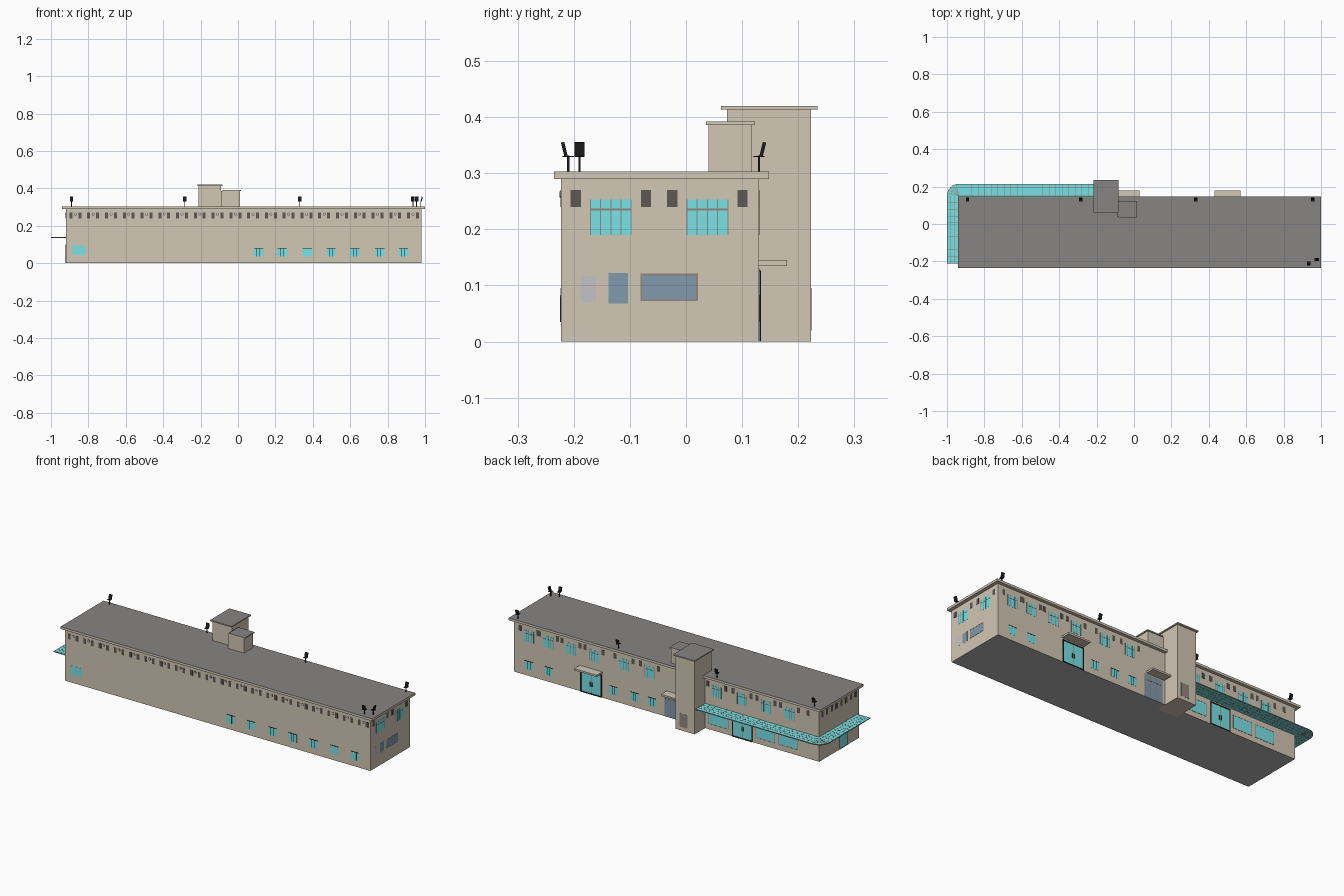
import bpy, bmesh, math
from mathutils import Matrix, Vector

if "Cube" in bpy.data.objects:
    bpy.data.objects.remove(bpy.data.objects["Cube"])


def material(name, rgb):
    m = bpy.data.materials.new(name)
    m.diffuse_color = (*rgb, 1)
    m.use_nodes = True
    m.node_tree.nodes["Principled BSDF"].inputs["Base Color"].default_value = m.diffuse_color
    return m


WALL = material("beige wall", (0.64, 0.57, 0.455))
ROOF = material("grey roof", (0.24, 0.235, 0.23))
FLOOR = material("grey floor", (0.45, 0.45, 0.45))
GLASS = material("turquoise glass", (0.19, 0.76, 0.79))
BLUE = material("blue grey glass", (0.22, 0.32, 0.42))
VENT = material("dark vent", (0.11, 0.10, 0.09))
BLACK = material("black metal", (0.012, 0.012, 0.012))
FRAME = material("grey brown frame", (0.29, 0.24, 0.20))
PALE = material("pale grey panel", (0.55, 0.55, 0.57))


class Part:
    """Collects boxes into one named object; tops may take the roof colour."""

    def __init__(self, name, mat, grey_top=False):
        self.name, self.mat, self.grey_top = name, mat, grey_top
        self.bm = bmesh.new()

    def box(self, x0, x1, y0, y1, z0, z1):
        m = Matrix.Translation(((x0 + x1) / 2, (y0 + y1) / 2, (z0 + z1) / 2))
        bmesh.ops.create_cube(self.bm, size=1, matrix=m @ Matrix.Diagonal((x1 - x0, y1 - y0, z1 - z0, 1)))

    def turned(self, centre, size, rot):
        bmesh.ops.create_cube(self.bm, size=1, matrix=Matrix.Translation(centre) @ rot @ Matrix.Diagonal((*size, 1)))

    def bar(self, p, q, w, h):
        p, q = Vector(p), Vector(q)
        d = q - p
        self.turned((p + q) / 2, (d.length, w, h), Matrix.Rotation(math.atan2(d.y, d.x), 4, 'Z'))

    # thin plate on an outside wall: u runs along the wall
    def plate(self, side, u0, u1, z0, z1, t=0.0006):
        if side == 'front':
            self.box(u0, u1, YF - t, YF + 0.001, z0, z1)
        elif side == 'back':
            self.box(u0, u1, YB - 0.001, YB + t, z0, z1)
        elif side == 'right':
            self.box(XR - 0.001, XR + t, u0, u1, z0, z1)
        elif side == 'left':
            self.box(XL - t, XL + 0.001, u0, u1, z0, z1)

    def rim(self, side, u0, u1, z0, z1, w=0.003, t=0.0012):
        self.plate(side, u0, u0 + w, z0, z1, t)
        self.plate(side, u1 - w, u1, z0, z1, t)
        self.plate(side, u0 + w, u1 - w, z1 - w, z1, t)
        self.plate(side, u0 + w, u1 - w, z0, z0 + w, t)

    def finish(self):
        me = bpy.data.meshes.new(self.name)
        bmesh.ops.recalc_face_normals(self.bm, faces=self.bm.faces)
        me.materials.append(self.mat)
        if self.grey_top:
            me.materials.append(ROOF)
            me.materials.append(FLOOR)
            for f in self.bm.faces:
                if f.normal.z > 0.9:
                    f.material_index = 1
                elif f.normal.z < -0.9 and self.name == "main_building":
                    f.material_index = 2
        self.bm.to_mesh(me)
        self.bm.free()
        bpy.context.collection.objects.link(bpy.data.objects.new(self.name, me))


XL, XR, YF, YB = -0.92, 0.98, -0.223, 0.13

# main body, roof slab and towers
for name, b in {
    "main_building": (XL, XR, YF, YB, 0, 0.29),
    "roof_slab": (-0.94, 1.0, -0.235, 0.148, 0.29, 0.303),
    "stair_tower": (-0.21, -0.09, 0.073, 0.223, 0, 0.415),
    "stair_tower_cap": (-0.217, -0.083, 0.062, 0.234, 0.414, 0.42),
    "roof_room": (-0.09, 0.01, 0.04, 0.118, 0.30, 0.387),
    "roof_room_cap": (-0.083, 0.016, 0.036, 0.123, 0.386, 0.392),
}.items():
    p = Part(name, WALL, True)
    p.box(*b)
    p.finish()
p = Part("entrance_canopies", WALL)
p.box(-0.085, 0.03, YB, 0.18, 0.135, 0.145)
p.box(0.43, 0.57, YB, 0.18, 0.135, 0.145)
p.finish()

glass = Part("window_glass", GLASS)
frames = Part("window_frames", FRAME)
bars = Part("black_frames", BLACK)
vents = Part("wall_vents", VENT)
blue = Part("blue_panels", BLUE)
pale = Part("pale_panels", PALE)


def vent(side, u, w=0.018):
    vents.plate(side, u - w / 2, u + w / 2, 0.24, 0.27, 0.001)


def upper_window(side, u, w):
    a, b = u - w / 2, u + w / 2
    glass.plate(side, a, b, 0.19, 0.253)
    for k in (-0.5, -0.25, 0.0, 0.25, 0.5):
        frames.plate(side, u + k * w - 0.0008, u + k * w + 0.0008, 0.19, 0.253, 0.0012)
    frames.plate(side, a, b, 0.234, 0.237, 0.0014)
    vent(side, a - 0.026)
    vent(side, b + 0.026)


def lower_window(side, u):
    glass.plate(side, u - 0.025, u + 0.025, 0.035, 0.08)
    bars.plate(side, u - 0.025, u + 0.025, 0.079, 0.082, 0.0015)
    for k in (-0.009, 0.007):
        bars.plate(side, u + k - 0.001, u + k + 0.001, 0.035, 0.08, 0.0012)


def glass_door(u0, u1):
    glass.plate('back', u0, u1, 0, 0.125)
    bars.rim('back', u0, u1, 0, 0.127, 0.005, 0.004)
    mid = (u0 + u1) / 2
    frames.plate('back', mid - 0.001, mid + 0.001, 0, 0.122, 0.001)
    # handles
    for s in (-0.006, 0.006):
        bars.plate('back', mid + s - 0.0015, mid + s + 0.0015, 0.045, 0.07, 0.004)


# upper storey windows with a vent either side
for y in (-0.134, 0.038):
    upper_window('right', y, 0.073)
for x in (0.887, 0.765, 0.625, 0.48, 0.295, 0.135, -0.28, -0.44, -0.59, -0.735):
    upper_window('back', x, 0.06)
vent('back', -0.85)

# rows of vents on the front and left walls
for i in range(40):
    x = -0.893 + i * 0.0475
    vent('front', x, 0.016)
    if i % 2 == 0:
        for part, r, d in ((vents, 0.008, 0.001), (pale, 0.0055, 0.002)):
            m = Matrix.Translation((x + 0.0237, YF - d / 2, 0.262)) @ Matrix.Rotation(math.pi / 2, 4, 'X')
            bmesh.ops.create_cone(part.bm, cap_ends=True, segments=12, radius1=r, radius2=r, depth=d, matrix=m)
for i in range(8):
    vent('left', -0.195 + i * 0.0425)

# lower storey windows
for x in (0.11, 0.237, 0.37, 0.497, 0.625, 0.757, 0.885):
    lower_window('front', x)
for x in (0.887, 0.765, 0.36, 0.23, 0.12):
    lower_window('back', x)
glass.plate('front', -0.885, -0.815, 0.045, 0.095)
glass.plate('left', -0.12, -0.05, 0.0, 0.1)
bars.rim('left', -0.12, -0.05, 0.0, 0.1)

# back entrances and shop windows
glass_door(0.432, 0.565)
glass_door(-0.505, -0.38)
for a, b in ((-0.355, -0.23), (-0.645, -0.525), (-0.785, -0.665)):
    glass.plate('back', a, b, 0.03, 0.105)
    frames.rim('back', a, b, 0.03, 0.105)
blue.plate('back', -0.07, 0.04, 0, 0.13)
for x in (-0.07, -0.033, 0.003, 0.04):
    frames.plate('back', x - 0.002, x + 0.002, 0, 0.13, 0.0012)
frames.plate('back', -0.07, 0.04, 0.098, 0.102, 0.0014)

# right wall lower panels
blue.plate('right', -0.08, 0.02, 0.073, 0.12)
frames.rim('right', -0.081, 0.021, 0.072, 0.121)
blue.plate('right', -0.138, -0.103, 0.068, 0.122)
pale.plate('right', -0.187, -0.16, 0.07, 0.117)

# tower hatch
frames.box(-0.165, -0.115, 0.222, 0.2238, 0.02, 0.095)
for q in (glass, frames, bars, vents, blue, pale):
    q.finish()

# glass canopy wrapping the back left corner
CX, CY, R, ZC = -0.935, 0.15, 0.065, 0.137


def canopy_path(d):
    arc = [(CX - d * math.sin(t * math.pi / 16), CY + d * math.cos(t * math.pi / 16)) for t in range(9)]
    return [(-0.21, CY + d)] + arc + [(CX - d, -0.21)]


p = Part("glass_canopy", GLASS)
outline = canopy_path(R) + [(XL, -0.21), (XL, YB), (-0.21, YB)]
face = p.bm.faces.new([p.bm.verts.new((x, y, ZC - 0.002)) for x, y in outline])
up = bmesh.ops.extrude_face_region(p.bm, geom=[face])
bmesh.ops.translate(p.bm, vec=(0, 0, 0.004), verts=[v for v in up['geom'] if isinstance(v, bmesh.types.BMVert)])
p.finish()

p = Part("canopy_ribs", FRAME)
for d in (0.004, 0.024, 0.044, R - 0.001):
    pts = canopy_path(d)
    for a, b in zip(pts, pts[1:]):
        p.bar((*a, ZC), (*b, ZC), 0.002, 0.005)
for i in range(22):
    x = -0.211 - i * 0.0345
    p.bar((x, YB, ZC), (x, CY + R, ZC), 0.002, 0.005)
for i in range(11):
    y = CY - i * 0.0359
    p.bar((XL, y, ZC), (CX - R, y, ZC), 0.002, 0.005)
for i in range(1, 6):
    t = i * math.pi / 12
    p.bar((CX, CY, ZC), (CX - R * math.sin(t), CY + R * math.cos(t), ZC), 0.002, 0.005)
p.finish()

# roof floodlights: post, crossbar and tilted lamp, turned to face outwards
p = Part("floodlights", BLACK)
for x, y, turn in ((-0.89, 0.13, 180), (-0.285, 0.13, 180), (0.33, 0.13, 180), (0.955, 0.13, 180),
                   (0.935, -0.21, 0), (0.975, -0.19, 90)):
    r = Matrix.Rotation(math.radians(turn), 4, 'Z')
    p.box(x - 0.002, x + 0.002, y - 0.002, y + 0.002, 0.30, 0.332)
    p.turned((x, y, 0.33), (0.018, 0.02, 0.002), r)
    c = Vector((x, y, 0.343)) + r @ Vector((0, -0.007, 0))
    p.turned(c, (0.018, 0.006, 0.025), r @ Matrix.Rotation(math.radians(14), 4, 'X'))
p.finish()
